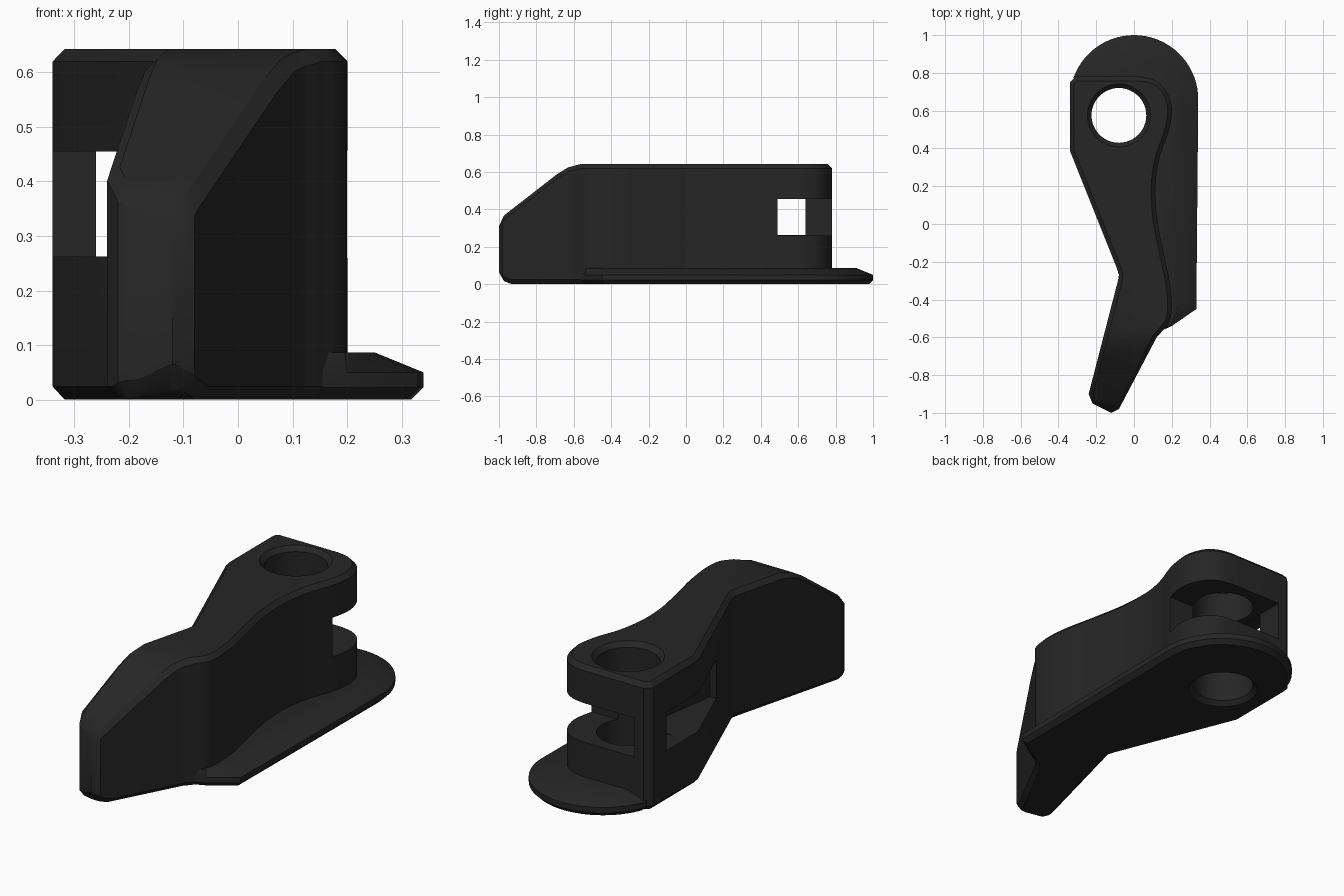
import bpy, bmesh, math
from mathutils import Vector

if "Cube" in bpy.data.objects:
    bpy.data.objects.remove(bpy.data.objects["Cube"])

mat = bpy.data.materials.new("charcoal")
mat.diffuse_color = (0.019, 0.019, 0.019, 1)
mat.use_nodes = True
mat.node_tree.nodes["Principled BSDF"].inputs["Base Color"].default_value = mat.diffuse_color


def inset(pts, amount):
    """Mitred inset of a counter-clockwise outline; amount is a function of the point."""
    out = []
    n = len(pts)
    for i in range(n):
        a, b, c = (Vector(pts[(i + k) % n]) for k in (-1, 0, 1))
        d1, d2 = (b - a).normalized(), (c - b).normalized()
        n1, n2 = Vector((-d1.y, d1.x)), Vector((-d2.y, d2.x))
        m = (n1 + n2) / max(0.4, 1 + n1.dot(n2))
        out.append(tuple(b + m * amount(b)))
    return out


def loft(name, rings):
    """Closed solid from stacked (outline, z) rings with flat caps."""
    bm = bmesh.new()
    loops = [[bm.verts.new((x, y, z)) for x, y in pts] for pts, z in rings]
    n = len(loops[0])
    for lo, hi in zip(loops, loops[1:]):
        for i in range(n):
            j = (i + 1) % n
            bm.faces.new((lo[i], lo[j], hi[j], hi[i]))
    bm.faces.new(loops[0][::-1])
    bm.faces.new(loops[-1])
    bmesh.ops.recalc_face_normals(bm, faces=bm.faces)
    mesh = bpy.data.meshes.new(name)
    bm.to_mesh(mesh)
    bm.free()
    mesh.materials.append(mat)
    ob = bpy.data.objects.new(name, mesh)
    bpy.context.collection.objects.link(ob)
    return ob


def circle(r, cx=-0.08, cy=0.575, n=48):
    return [(cx + r * math.cos(2 * math.pi * i / n), cy + r * math.sin(2 * math.pi * i / n))
            for i in range(n)]


def smooth_path(p, steps=4):
    """Catmull-Rom curve through the points."""
    p = [Vector(q) for q in p]
    q = [2 * p[0] - p[1]] + p + [2 * p[-1] - p[-2]]
    out = []
    for a, b, c, d in zip(q, q[1:], q[2:], q[3:]):
        for s in range(steps):
            t = s / steps
            v = 0.5 * (2 * b + (c - a) * t + (2 * a - 5 * b + 4 * c - d) * t * t
                       + (3 * b - a - 3 * c + d) * t ** 3)
            out.append(tuple(v))
    return out + [tuple(p[-1])]


def height(y, table):
    """Piecewise linear profile along y."""
    for (y0, z0), (y1, z1) in zip(table, table[1:]):
        if y <= y1:
            return z0 + (z1 - z0) * (y - y0) / (y1 - y0)
    return table[-1][1]


# lever body: wavy right side, straight left side, slanted nose
right_side = smooth_path([
    (0.03, 0.78), (0.1, 0.765), (0.16, 0.72), (0.193, 0.65), (0.2, 0.58), (0.18, 0.48),
    (0.135, 0.35), (0.113, 0.2), (0.122, 0.03), (0.16, -0.17), (0.188, -0.3),
    (0.2, -0.42), (0.19, -0.51), (0.155, -0.56), (0.12, -0.6)])
outline = right_side + [(-0.08, -0.98), (-0.12, -1.0), (-0.22, -0.95), (-0.24, -0.90),
                        (-0.085, -0.30), (-0.08, -0.27), (-0.09, -0.235),
                        (-0.34, 0.39), (-0.34, 0.75), (-0.31, 0.78)]
outline.reverse()
small = inset(outline, lambda p: 0.022)
body = loft("lever_body", [(small, 0), (outline, 0.024), (outline, 0.62), (small, 0.643)])

top = [(-1.01, 0.32), (-0.97, 0.37), (-0.69, 0.588), (-0.63, 0.625), (-0.56, 0.643)]
bottom = [(-1.01, 0.05), (-0.97, 0.015), (-0.93, 0.0)]
bm = bmesh.new()
bm.from_mesh(body.data)
for y in [t[0] for t in top[1:]] + [-0.93]:
    bmesh.ops.bisect_plane(bm, geom=bm.verts[:] + bm.edges[:] + bm.faces[:],
                           plane_co=(0, y, 0), plane_no=(0, 1, 0))
for v in bm.verts:
    if v.co.z > 0.5:
        v.co.z += height(v.co.y, top) - 0.643
    elif v.co.z < 0.1:
        v.co.z += height(v.co.y, bottom)
bm.to_mesh(body.data)
bm.free()

# thin base flange: round back, sloped rim on the right and back
arc = [(0.34 * math.cos(math.radians(a)), 0.66 + 0.34 * math.sin(math.radians(a)))
       for a in range(0, 161, 5)]
rim = arc + [(-0.31, 0.72), (-0.31, 0.40), (-0.05, -0.26), (0.0, -0.5), (0.1, -0.585),
             (0.2, -0.54), (0.33, -0.45)]
rim_top = inset(rim, lambda p: 0.088 if p.x > 0.25 or p.y > 0.75 else 0.008)
flange = loft("base_flange", [(inset(rim, lambda p: 0.022), 0), (rim, 0.022),
                              (rim, 0.05), (rim_top, 0.086)])

# cutters: chamfered bore, back slot, left side pocket
bore = loft("bore_cutter", [(circle(0.185), -0.02), (circle(0.145), 0.022),
                            (circle(0.145), 0.62), (circle(0.185), 0.662)])
slot_shape = [(-0.26, 0.49), (0.5, 0.49), (0.5, 1.1), (-0.26, 1.1)]
slot = loft("slot_cutter", [(slot_shape, 0.26), (slot_shape, 0.457)])
pocket_shape = [(-0.5, 0.05), (-0.17, 0.05), (-0.1, 0.5), (-0.1, 0.64), (-0.5, 0.64)]
pocket = loft("pocket_cutter", [(pocket_shape, 0.262), (pocket_shape, 0.455)])


def cut(ob, cutter):
    m = ob.modifiers.new("cut", 'BOOLEAN')
    m.operation = 'DIFFERENCE'
    m.solver = 'EXACT'
    m.object = cutter
    bpy.context.view_layer.objects.active = ob
    bpy.ops.object.modifier_apply(modifier=m.name)


for c in (bore, slot, pocket):
    cut(body, c)
cut(flange, bore)
for c in (bore, slot, pocket):
    bpy.data.objects.remove(c)

for ob in (body, flange):
    bpy.ops.object.select_all(action='DESELECT')
    ob.select_set(True)
    bpy.context.view_layer.objects.active = ob
    bpy.ops.object.shade_smooth_by_angle(angle=math.radians(28))
